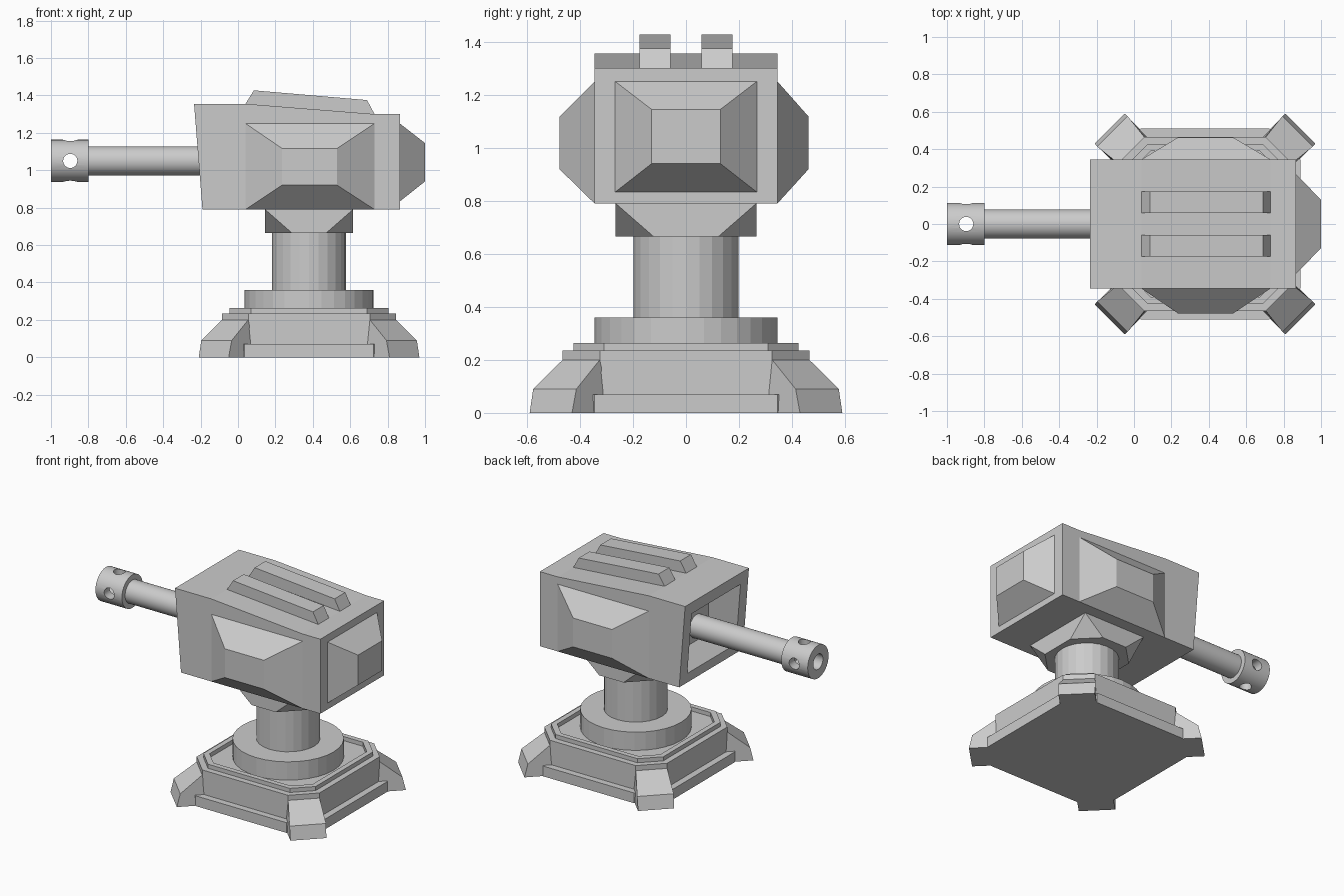
import bpy, bmesh
from math import pi, sqrt
from mathutils import Matrix, Vector

if "Cube" in bpy.data.objects:
    bpy.data.objects.remove(bpy.data.objects["Cube"])

CX = 0.38   # turret axis
BZ = 1.05   # barrel height


def make(name, bm):
    bmesh.ops.recalc_face_normals(bm, faces=bm.faces)
    me = bpy.data.meshes.new(name)
    bm.to_mesh(me)
    bm.free()
    ob = bpy.data.objects.new(name, me)
    bpy.context.collection.objects.link(ob)
    return ob


def loft(name, rings, closed=False):
    """Skin equal-length rings; cap the ends, or join last ring to first."""
    bm = bmesh.new()
    vs = [[bm.verts.new(p) for p in r] for r in rings]
    n = len(vs[0])
    pairs = list(zip(vs, vs[1:])) + ([(vs[-1], vs[0])] if closed else [])
    for a, b in pairs:
        for i in range(n):
            bm.faces.new((a[i], a[(i + 1) % n], b[(i + 1) % n], b[i]))
    if not closed:
        bm.faces.new(vs[0])
        bm.faces.new(vs[-1])
    return make(name, bm)


def octagon(h, f, z):
    return [(CX + x, y, z) for x, y in ((h, -f), (h, f), (f, h), (-f, h),
                                        (-h, f), (-h, -f), (-f, -h), (f, -h))]


def cylinder(name, r, a, b, sides=32, smooth=False):
    a, b = Vector(a), Vector(b)
    bm = bmesh.new()
    rot = (b - a).to_track_quat('Z', 'Y').to_matrix().to_4x4()
    bmesh.ops.create_cone(bm, cap_ends=True, segments=sides, radius1=r, radius2=r,
                          depth=(b - a).length,
                          matrix=Matrix.Translation((a + b) / 2) @ rot)
    ob = make(name, bm)
    if smooth:
        smooth_shade(ob)
    return ob


def select(ob):
    bpy.ops.object.select_all(action='DESELECT')
    ob.select_set(True)
    bpy.context.view_layer.objects.active = ob


def smooth_shade(ob):
    select(ob)
    bpy.ops.object.shade_smooth_by_angle(angle=pi / 6)


def cut(ob, cutter):
    cutter.hide_render = True
    m = ob.modifiers.new("cut", 'BOOLEAN')
    m.operation, m.solver, m.object = 'DIFFERENCE', 'EXACT', cutter
    select(ob)
    bpy.ops.object.modifier_apply(modifier=m.name)
    bpy.data.objects.remove(cutter)


def prism(name, profile, y0, y1):
    return loft(name, [[(x, y, z) for x, z in profile] for y in (y0, y1)])


# Stepped octagonal base with raised rim
loft("base_plinth", [octagon(.51, .345, 0), octagon(.51, .345, .07)])
loft("base_body", [octagon(.465, .325, .07), octagon(.465, .325, .235)])
loft("base_rim", [octagon(.425, .31, .235), octagon(.425, .31, .263),
                  octagon(.39, .292, .263), octagon(.39, .292, .235)], closed=True)

# Four diagonal feet: (distance, half width, height) of the outer profile
foot = [(.5, .113, 0), (.721, .113, 0), (.70, .115, .09), (.559, .099, .2), (.5, .099, .2)]
for sx in (-1, 1):
    for sy in (-1, 1):
        rings = [[(CX + sx * (d + s * w) / sqrt(2), sy * (d - s * w) / sqrt(2), z)
                  for d, w, z in foot] for s in (-1, 1)]
        loft("base_foot", rings)

# Turntable and column
cylinder("turntable", .345, (CX, 0, .235), (CX, 0, .36))
cylinder("column", .198, (CX, 0, .36), (CX, 0, .67), sides=24)

# Neck: rectangular at the top, cut corners at the bottom
hx, hy, c = .235, .265, .143
low, top = [], []
for sx, sy in ((1, 1), (-1, 1), (-1, -1), (1, -1)):
    ends = [(CX + sx * hx, sy * (hy - c), .665), (CX + sx * (hx - c), sy * hy, .665)]
    low += ends if sx * sy > 0 else ends[::-1]
    top += [(CX + sx * hx, sy * hy, .79)] * 2
neck = loft("neck", [low, top])
bm = bmesh.new()
bm.from_mesh(neck.data)
bmesh.ops.remove_doubles(bm, verts=bm.verts, dist=1e-4)
bm.to_mesh(neck.data)
bm.free()

# Head housing with a funnel-shaped front recess
head = prism("head", [(-.19, .79), (.865, .79), (.865, 1.3), (.73, 1.3),
                      (.04, 1.355), (-.235, 1.355)], -.345, .345)


def rect_x(x0, x1, hy, z0, z1):
    return [(x0, -hy, z0), (x0, hy, z0), (x1, hy, z1), (x1, -hy, z1)]


cut(head, loft("recess_cutter", [rect_x(-.215, -.25, .285, .84, 1.29),
                                 rect_x(-.08, -.08, .13, .95, 1.16)]))


# Bevelled armour blocks on the sides and rear
def rect_y(x0, x1, y, z0, z1):
    return [(x0, y, z0), (x1, y, z0), (x1, y, z1), (x0, y, z1)]


for side, y0, y1 in (("right", -.345, -.478), ("left", .345, .463)):
    loft(side + "_armour", [rect_y(.04, .73, y0, .79, 1.25),
                            rect_y(.235, .53, y1, .92, 1.117)])
loft("rear_armour", [rect_x(.865, .865, .267, .833, 1.25),
                     rect_x(1, 1, .13, .94, 1.145)])

# Two roof ridges
for y in (-.117, .117):
    prism("roof_ridge", [(.04, 1.35), (.73, 1.295), (.73, 1.3), (.69, 1.375),
                         (.085, 1.427), (.04, 1.355)], y - .058, y + .058)

# Barrel and drilled muzzle
cylinder("barrel", .078, (-.81, 0, BZ), (0, 0, BZ), smooth=True)
muzzle = cylinder("muzzle", .113, (-1, 0, BZ), (-.8, 0, BZ))
cut(muzzle, cylinder("bore_cutter", .052, (-1.1, 0, BZ), (-.82, 0, BZ)))
for d in (Vector((0, .2, 0)), Vector((0, 0, .2))):
    p = Vector((-.897, 0, BZ))
    cut(muzzle, cylinder("hole_cutter", .038, p - d, p + d, sides=24))
smooth_shade(muzzle)
